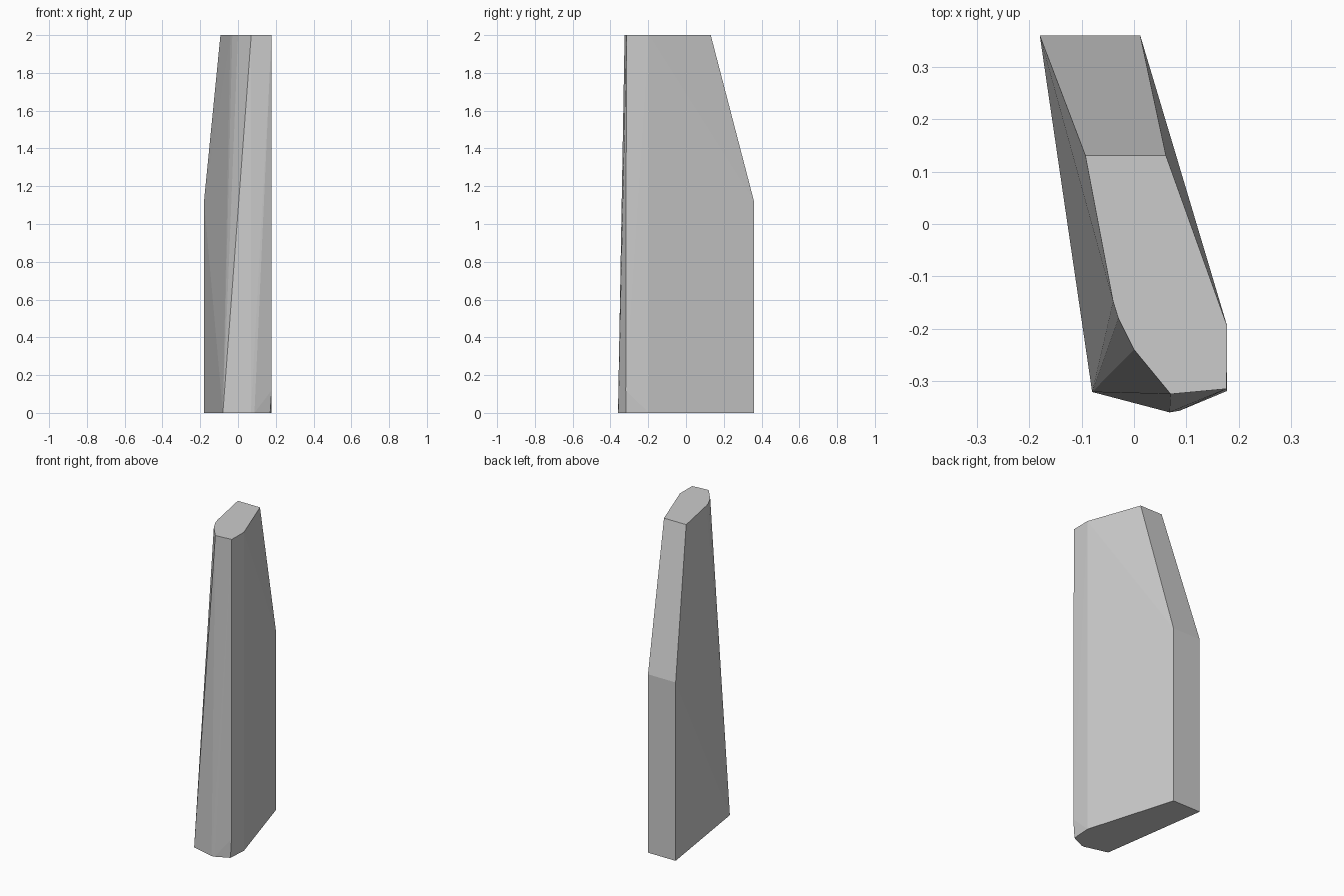
import bpy, bmesh

if "Cube" in bpy.data.objects:
    bpy.data.objects.remove(bpy.data.objects["Cube"])

# Faceted stone slab: convex hull of base outline, rear shoulder and top outline
base = [(-0.18, 0.36), (0.012, 0.36), (0.178, -0.195), (0.17, -0.318),
        (0.087, -0.357), (0.068, -0.36), (-0.08, -0.321)]
shoulder = [(-0.18, 0.36), (0.012, 0.36)]
top = [(-0.093, 0.131), (0.061, 0.131), (0.178, -0.195), (0.177, -0.315),
       (0.07, -0.325), (0.0, -0.24), (-0.03, -0.18), (-0.04, -0.148)]
chip = [(0.178, -0.319)]  # small chipped corner near the foot

bm = bmesh.new()
for outline, z in ((base, 0), (chip, 0.12), (shoulder, 1.12), (top, 2)):
    for x, y in outline:
        bm.verts.new((x, y, z))
hull = bmesh.ops.convex_hull(bm, input=bm.verts[:])
loose = [v for v in bm.verts if not v.link_faces]
bmesh.ops.delete(bm, geom=loose, context='VERTS')
bmesh.ops.dissolve_limit(bm, angle_limit=0.005, verts=bm.verts[:], edges=bm.edges[:])
bmesh.ops.recalc_face_normals(bm, faces=bm.faces[:])

mesh = bpy.data.meshes.new("stone_slab")
bm.to_mesh(mesh)
bm.free()
slab = bpy.data.objects.new("stone_slab", mesh)
bpy.context.collection.objects.link(slab)
